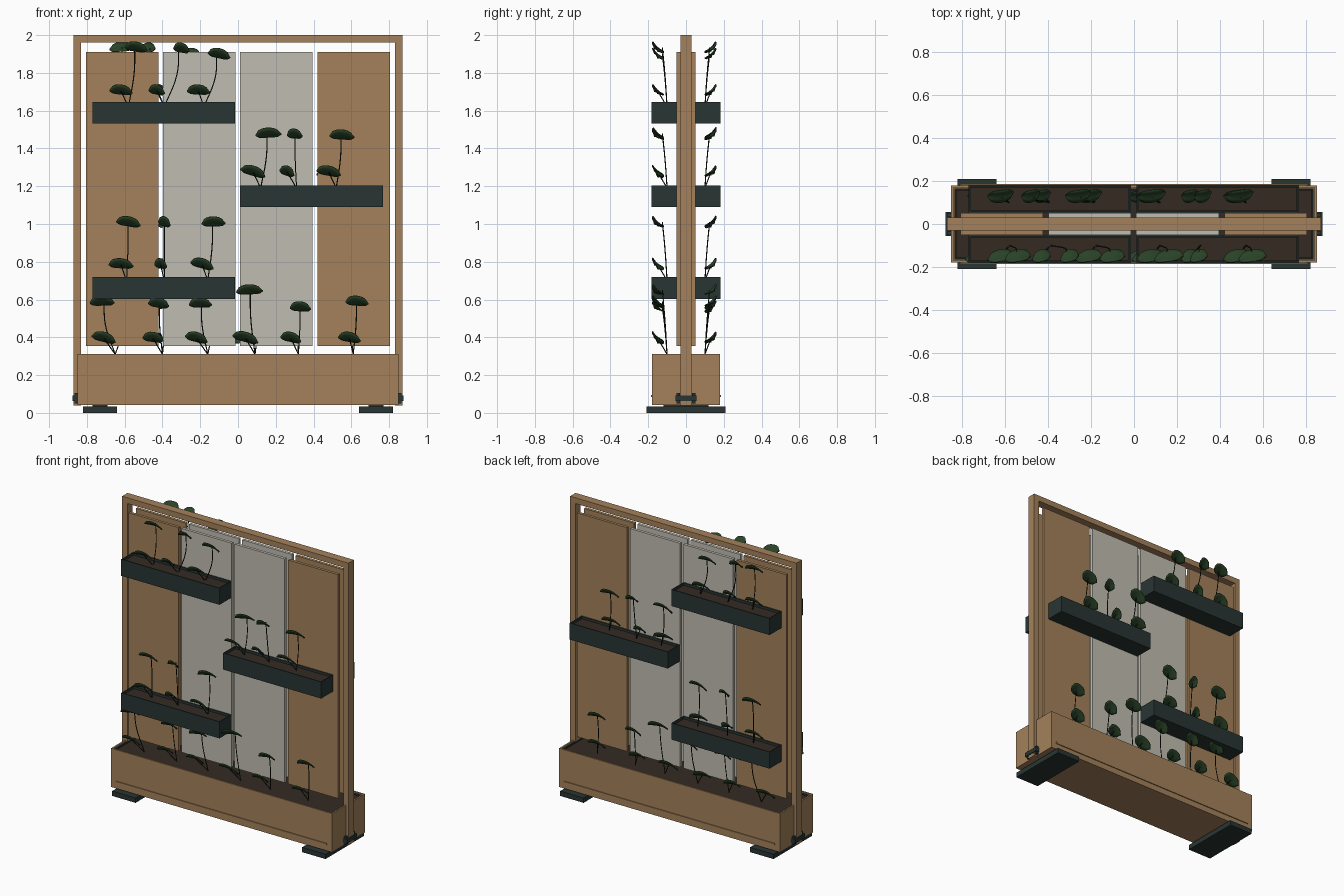
import bpy, bmesh, math, random
from mathutils import Vector, Matrix

if "Cube" in bpy.data.objects:
    bpy.data.objects.remove(bpy.data.objects["Cube"])

random.seed(4)


def material(name, col):
    m = bpy.data.materials.new(name)
    m.diffuse_color = (*col, 1)
    m.use_nodes = True
    m.node_tree.nodes["Principled BSDF"].inputs["Base Color"].default_value = m.diffuse_color
    return m


WOOD = material("wood", (0.37, 0.22, 0.105))
CLOTH = material("pale_panel", (0.53, 0.51, 0.44))
METAL = material("dark_metal", (0.022, 0.036, 0.034))
SOIL = material("soil", (0.035, 0.023, 0.016))
LEAF = material("leaf", (0.022, 0.055, 0.02))
STEM = material("stem", (0.012, 0.02, 0.01))


def finish(name, bm, mat):
    me = bpy.data.meshes.new(name)
    bmesh.ops.recalc_face_normals(bm, faces=bm.faces)
    bm.to_mesh(me)
    bm.free()
    ob = bpy.data.objects.new(name, me)
    bpy.context.collection.objects.link(ob)
    me.materials.append(mat)
    return ob


def add_box(bm, x, y, z):
    size = [max(a) - min(a) for a in (x, y, z)]
    mid = [(a[0] + a[1]) / 2 for a in (x, y, z)]
    bmesh.ops.create_cube(bm, size=1, matrix=Matrix.Translation(mid) @ Matrix.Diagonal((*size, 1)))


def box(name, x, y, z, mat):
    bm = bmesh.new()
    add_box(bm, x, y, z)
    return finish(name, bm, mat)


def trough(name, x, y, z, t, depth, mat):
    """Box hollowed from the top: inset the top face, then push it down."""
    bm = bmesh.new()
    add_box(bm, x, y, z)
    bm.normal_update()
    top = max(bm.faces, key=lambda f: f.calc_center_median().z)
    bmesh.ops.inset_region(bm, faces=[top], thickness=t)
    ext = bmesh.ops.extrude_discrete_faces(bm, faces=[top])["faces"]
    bmesh.ops.translate(bm, vec=(0, 0, -depth), verts=list(ext[0].verts))
    return finish(name, bm, mat)


def leaf(name, centre, width, side, roll):
    """Broad curved leaf, outer edge tipped upwards."""
    bm = bmesh.new()
    bmesh.ops.create_grid(bm, x_segments=8, y_segments=4, size=1)
    for v in bm.verts:
        u, w = v.co.x, v.co.y
        half = 0.036 * (1 - abs(u) ** 2.6) ** 0.6 + 0.002
        v.co = (u * width / 2, w * half + 0.012 * u, -0.014 * u * u + 0.006 * w * w)
    m = (Matrix.Translation(centre) @ Matrix.Rotation(roll, 4, 'Y')
         @ Matrix.Rotation(side * math.radians(42), 4, 'X'))
    bm.transform(m)
    ob = finish(name, bm, LEAF)
    for p in ob.data.polygons:
        p.use_smooth = True
    mod = ob.modifiers.new("thickness", 'SOLIDIFY')
    mod.thickness = 0.004
    mod.offset = 0


def stem(name, pts):
    cu = bpy.data.curves.new(name, 'CURVE')
    cu.dimensions = '3D'
    cu.bevel_depth = 0.003
    cu.bevel_resolution = 1
    cu.resolution_u = 6
    sp = cu.splines.new('BEZIER')
    sp.bezier_points.add(len(pts) - 1)
    for bp, p in zip(sp.bezier_points, pts):
        bp.co = p
        bp.handle_left_type = bp.handle_right_type = 'AUTO'
    ob = bpy.data.objects.new(name, cu)
    bpy.context.collection.objects.link(ob)
    cu.materials.append(STEM)


def plant(x, z, low_dx, up_dx, height, width, s):
    """Stem with one low leaf and one top leaf, on side s of the screen."""
    up = up_dx if s < 0 else -up_dx
    out = 0.15 if s < 0 else 0.132
    base = Vector((x, s * 0.10, z - 0.01))
    mid = Vector((x + up * 0.75, s * 0.112, z + height * 0.55))
    tip = Vector((x + up * 0.85, s * 0.125, z + height))
    stem("plant_stem", [base, mid, tip])
    stem("leaf_stalk", [base, Vector((x + low_dx, s * out, z + 0.075))])
    roll = random.uniform(-0.1, 0.2)
    leaf("low_leaf", (x + low_dx, s * out, z + 0.078), width, s, roll)
    leaf("top_leaf", (x + up, s * out, z + height), width, s, -roll)


# wooden frame
for s in (-1, 1):
    box("frame_post", (s * 0.83, s * 0.87), (-0.03, 0.03), (0.04, 1.96), WOOD)
    box("post_bracket", (s * 0.845, s * 0.876), (-0.055, 0.055), (0.063, 0.092), METAL)
    for t in (-1, 1):
        box("bracket_bolt", (s * 0.845, s * 0.866), (t * 0.032, t * 0.05), (0.05, 0.105), METAL)
box("frame_top_beam", (-0.87, 0.87), (-0.03, 0.03), (1.96, 2.0), WOOD)

# base planter with liner, soil, trim strips and feet
trough("base_planter", (-0.85, 0.85), (-0.18, 0.18), (0.043, 0.312), 0.016, 0.05, WOOD)
trough("planter_liner", (-0.834, 0.834), (-0.164, 0.164), (0.25, 0.306), 0.006, 0.02, METAL)
box("base_soil", (-0.828, 0.828), (-0.158, 0.158), (0.27, 0.296), SOIL)
for s in (-1, 1):
    box("trim_strip", (-0.81, 0.81), (s * 0.175, s * 0.186), (0.083, 0.095), WOOD)
    box("foot", (s * 0.64, s * 0.82), (-0.21, 0.21), (0.0, 0.034), METAL)
    box("foot_spacer", (s * 0.69, s * 0.77), (-0.12, 0.12), (0.03, 0.045), METAL)

# infill panels, one layer on each side of the frame
for s in (-1, 1):
    for cx, mat in ((-0.614, WOOD), (-0.206, CLOTH), (0.202, CLOTH), (0.612, WOOD)):
        box("panel", (cx - 0.192, cx + 0.192), (s * 0.03, s * 0.05), (0.355, 1.91), mat)

# shelf planters
SHELVES = ((-0.77, -0.015, 1.532), (0.012, 0.767, 1.09), (-0.77, -0.015, 0.604))
for s in (-1, 1):
    for x0, x1, z in SHELVES:
        trough("shelf_planter", (x0, x1), (s * 0.05, s * 0.182), (z, z + 0.115), 0.01, 0.03, METAL)
        box("shelf_soil", (x0 + 0.01, x1 - 0.01), (s * 0.06, s * 0.172), (z + 0.08, z + 0.1), SOIL)

# plants: base x, soil z, low leaf shift, top leaf shift, height, leaf width
PLANTS = (
    (-0.58, 1.63, -0.04, 0.04, 0.305, 0.12), (-0.39, 1.63, -0.04, 0.09, 0.30, 0.085),
    (-0.18, 1.63, -0.03, 0.08, 0.27, 0.12),
    (0.12, 1.20, -0.04, 0.04, 0.28, 0.135), (0.31, 1.20, -0.05, -0.01, 0.275, 0.08),
    (0.52, 1.20, -0.04, 0.03, 0.27, 0.13),
    (-0.59, 0.71, -0.03, 0.01, 0.30, 0.13), (-0.39, 0.71, -0.02, 0.0, 0.30, 0.065),
    (-0.16, 0.71, -0.03, 0.03, 0.30, 0.125),
    (-0.65, 0.32, -0.06, -0.07, 0.27, 0.13), (-0.40, 0.32, -0.05, -0.02, 0.26, 0.11),
    (-0.16, 0.32, -0.06, -0.04, 0.26, 0.12), (0.09, 0.32, -0.05, -0.03, 0.33, 0.14),
    (0.32, 0.32, -0.04, 0.01, 0.24, 0.11), (0.61, 0.32, -0.02, 0.02, 0.27, 0.12),
)
for p in PLANTS:
    for s in (-1, 1):
        plant(*p, s)
